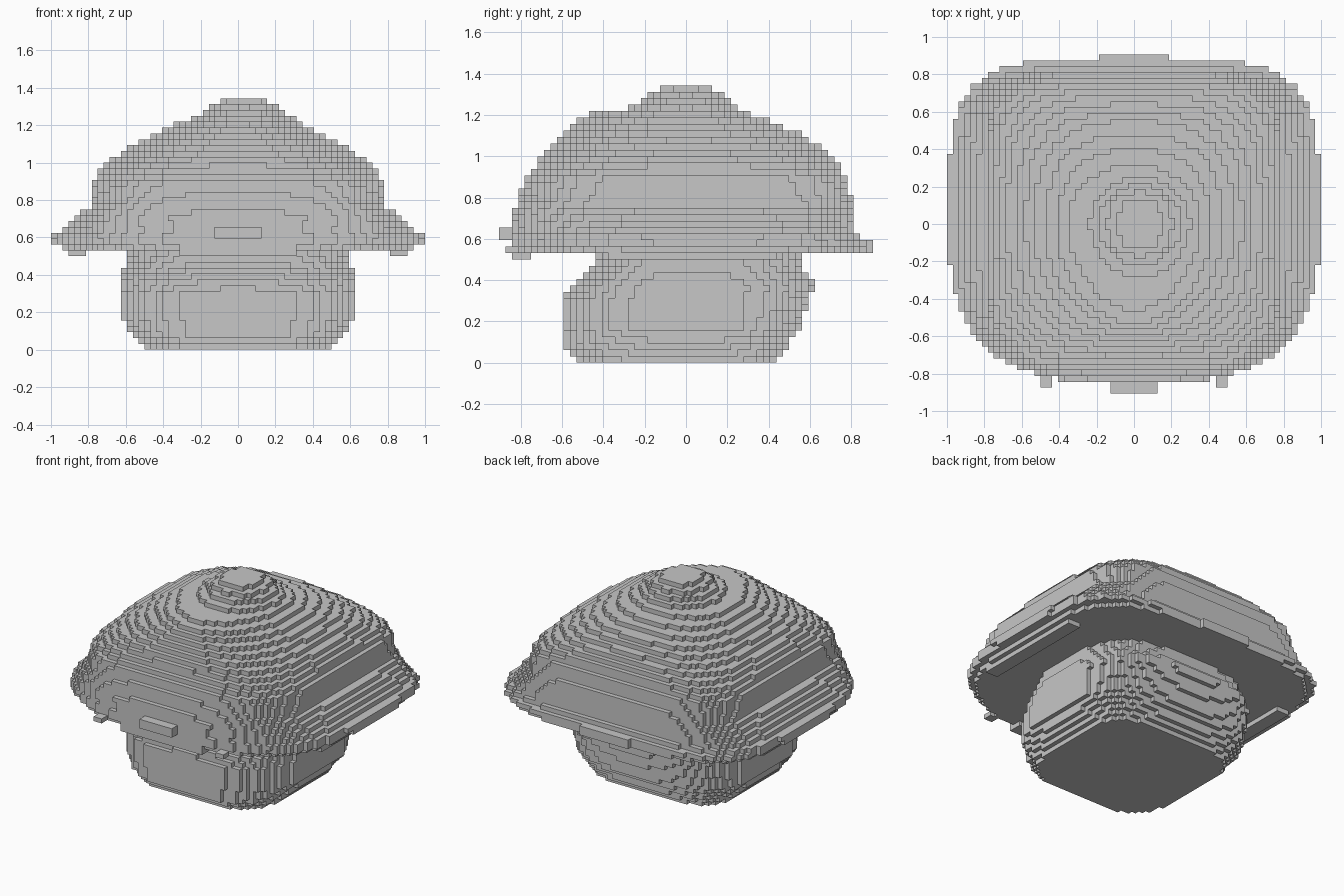
import bpy
import bmesh

if "Cube" in bpy.data.objects:
    bpy.data.objects.remove(bpy.data.objects["Cube"], do_unlink=True)

VOXEL = 1 / 32

# Rows: height, half width, front depth, back depth, front and back squareness
STEM = [
    (0, .49, .53, .43, 3.8, 4),
    (.08, .56, .6, .49, 3.3, 3.5),
    (.17, .63, .6, .55, 3, 3.2),
    (.3, .63, .6, .59, 3, 3.2),
    (.38, .63, .54, .62, 3, 3.2),
    (.44, .61, .48, .58, 3, 3.2),
    (.53, .59, .42, .55, 3, 3.2),
]
CAP = [
    (.54, .94, .84, .88, 2.7, 3.8),
    (.58, .99, .85, .88, 2.9, 4.4),
    (.61, .99, .85, .84, 2.9, 4.4),
    (.64, .94, .84, .82, 3.1, 4.6),
    (.7, .87, .84, .82, 3.5, 5),
    (.77, .79, .82, .81, 4, 5.2),
    (.89, .78, .78, .78, 4, 5.4),
    (.95, .74, .73, .75, 3.5, 4.6),
    (1.02, .67, .68, .68, 2.9, 3.6),
    (1.11, .53, .59, .55, 2.3, 2.8),
    (1.17, .42, .53, .41, 2, 2.3),
    (1.21, .34, .45, .3, 1.8, 2),
    (1.24, .25, .25, .24, 2, 2),
    (1.3, .17, .17, .17, 2.4, 2.4),
    (1.33, .11, .12, .12, 4, 4),
]


def section(rows, z):
    """Blend the two rows around a height."""
    z = min(max(z, rows[0][0]), rows[-1][0])
    for low, high in zip(rows, rows[1:]):
        if z <= high[0]:
            t = (z - low[0]) / (high[0] - low[0])
            return [a + (b - a) * t for a, b in zip(low, high)][1:]


def fill(rows, first, last):
    """Fill rounded-square layers with cells."""
    cells = set()
    for k in range(first, last):
        z = (k + .5) * VOXEL
        width, front, back, front_power, back_power = section(rows, z)
        shift = VOXEL if z > 1.22 else 0
        for i in range(-32, 32):
            for j in range(-32, 32):
                x, y = (i + .5) * VOXEL - shift, (j + .5) * VOXEL
                depth, p = (back, back_power) if y > 0 else (front, front_power)
                if abs(x / width) ** p + abs(y / depth) ** p <= 1:
                    cells.add((i, j, k))
    return cells


def box(x, y, z):
    """Cells of a block, given as index ranges."""
    return {(i, j, k) for i in range(*x) for j in range(*y) for k in range(*z)}


def build(name, cells, material, open_top=False):
    """Skin the cells with their exposed square faces."""
    bm = bmesh.new()
    corners = {}

    def vert(c):
        if c not in corners:
            corners[c] = bm.verts.new([n * VOXEL for n in c])
        return corners[c]

    top = max(c[2] for c in cells)
    for cell in sorted(cells):
        for axis in range(3):
            u, v = (axis + 1) % 3, (axis + 2) % 3
            for side in (0, 1):
                near = list(cell)
                near[axis] += 1 if side else -1
                if tuple(near) in cells:
                    continue
                if open_top and axis == 2 and side and cell[2] == top:
                    continue
                loop = []
                for du, dv in ((0, 0), (1, 0), (1, 1), (0, 1)):
                    c = list(cell)
                    c[axis] += side
                    c[u] += du
                    c[v] += dv
                    loop.append(vert(tuple(c)))
                bm.faces.new(loop if side else loop[::-1])
    mesh = bpy.data.meshes.new(name)
    bm.to_mesh(mesh)
    bm.free()
    mesh.materials.append(material)
    obj = bpy.data.objects.new(name, mesh)
    bpy.context.collection.objects.link(obj)
    return obj


# Single stone grey
grey = bpy.data.materials.new("stone_grey")
grey.use_nodes = True
colour = (.57, .57, .57, 1)
grey.diffuse_color = colour
grey.node_tree.nodes["Principled BSDF"].inputs["Base Color"].default_value = colour

# Stem, open where it meets the cap
build("stem", fill(STEM, 0, 17), grey, open_top=True)

# Cap with small blocks on the front and back of the brim
cap = fill(CAP, 17, 43)
cap |= box((-4, 4), (-29, -26), (19, 21))
cap |= box((-6, 6), (26, 29), (17, 19))

# Drooping lips under the brim
cap |= box((-10, 10), (-27, -24), (16, 17))
for x in ((-29, -26), (26, 29)):
    cap |= box(x, (-12, 14), (16, 17))
for x in ((-16, -14), (14, 16)):
    cap |= box(x, (-28, -26), (17, 18))
build("cap", cap, grey)
